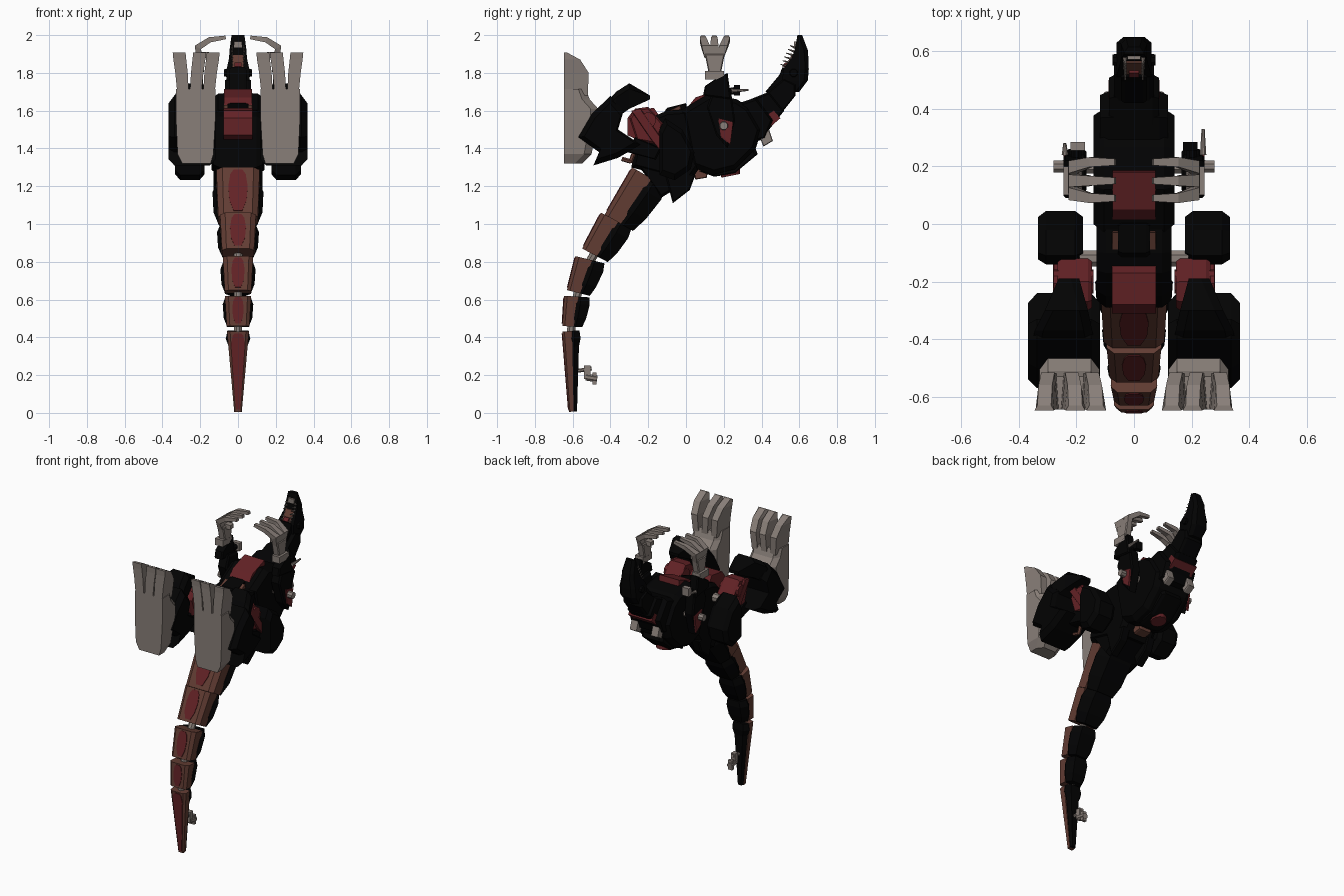
import bpy, bmesh, math
from mathutils import Vector


def material(name, r, g, b):
    m = bpy.data.materials.new(name)
    m.diffuse_color = (r, g, b, 1)
    return m


BLACK = material("black armour", 0.0008, 0.0008, 0.0009)
RED = material("dark red", 0.125, 0.016, 0.019)
BROWN = material("copper brown", 0.122, 0.046, 0.033)
GREY = material("warm grey", 0.25, 0.212, 0.19)


def loft(name, rings, mat):
    """Skin a list of equal-length rings and close both ends."""
    bm = bmesh.new()
    vs = [[bm.verts.new(p) for p in r] for r in rings]
    n = len(rings[0])
    for a, b in zip(vs, vs[1:]):
        for i in range(n):
            bm.faces.new((a[i], a[(i + 1) % n], b[(i + 1) % n], b[i]))
    bm.faces.new(vs[0][::-1])
    bm.faces.new(vs[-1])
    bmesh.ops.recalc_face_normals(bm, faces=bm.faces)
    me = bpy.data.meshes.new(name)
    bm.to_mesh(me)
    bm.free()
    me.materials.append(mat)
    ob = bpy.data.objects.new(name, me)
    bpy.context.collection.objects.link(ob)
    return ob


def prism(name, pts, w, mat, x=0.0, end=0.88, edge=0.75):
    """Side profile (y, z) extruded over x-w..x+w with chamfered sides."""
    cy = sum(p[0] for p in pts) / len(pts)
    cz = sum(p[1] for p in pts) / len(pts)
    rings = []
    for t, s in ((-1, end), (-edge, 1), (edge, 1), (1, end)):
        rings.append([(x + t * w, cy + (y - cy) * s, cz + (z - cz) * s) for y, z in pts])
    return loft(name, rings, mat)


def rod(name, a, b, r0, r1, mat, n=8):
    """Straight round bar from a to b."""
    a, b = Vector(a), Vector(b)
    d = (b - a).normalized()
    u = d.orthogonal().normalized()
    v = d.cross(u)
    ang = [2 * math.pi * (i + 0.5) / n for i in range(n)]
    ring = lambda c, r: [c + r * (u * math.cos(t) + v * math.sin(t)) for t in ang]
    return loft(name, [ring(a, r0), ring(b, r1)], mat)


def box(name, lo, hi, mat):
    ring = lambda z: [(lo[0], lo[1], z), (hi[0], lo[1], z), (hi[0], hi[1], z), (lo[0], hi[1], z)]
    return loft(name, [ring(lo[2]), ring(hi[2])], mat)


# Tail: front edge bottom and top (y, z), half widths and depths at bottom and top
TAIL = [((-0.43, 1.05), (-0.285, 1.30), 0.105, 0.115, 0.18, 0.22),
        ((-0.55, 0.87), (-0.45, 1.06), 0.085, 0.095, 0.16, 0.19),
        ((-0.63, 0.65), (-0.585, 0.83), 0.07, 0.08, 0.13, 0.165),
        ((-0.655, 0.46), (-0.645, 0.62), 0.06, 0.07, 0.11, 0.14),
        ((-0.62, 0.005), (-0.655, 0.43), 0.02, 0.058, 0.045, 0.095)]
joint = None
for k, (lo, hi, w0, w1, d0, d1) in enumerate(TAIL):
    A, B = Vector((0, *lo)), Vector((0, *hi))
    d = (B - A).normalized()
    n = Vector((0, d.z, -d.y))
    X = Vector((1, 0, 0))

    def section(t, outline):
        w, dep = w0 + (w1 - w0) * t, d0 + (d1 - d0) * t
        return [A.lerp(B, t) + X * (w * a) + n * (dep * b) for a, b in outline]

    front = [(-1, .55), (-1, .12), (-.72, 0), (.72, 0), (1, .12), (1, .55)]
    back = [(-1.02, .5), (1.02, .5), (1.2, .66), (.75, 1.04), (-.75, 1.04), (-1.2, .66)]
    loft("tail_belly", [section(t, front) for t in (0, 1)], BROWN)
    thin = [(a * 0.8, .5 + (b - .5) * .85) for a, b in back]
    loft("tail_back", [section(0, thin), section(.3 if k < 4 else .8, back if k < 4 else thin),
                       section(.75 if k < 4 else .9, back), section(1, thin)], BLACK)
    # Oval red inlay on the front of each segment
    prof = [(.08, .22), (.3, .42), (.6, .46), (.85, .36), (.95, .2)]
    if k == 4:
        prof = [(.03, .5), (.5, .7), (.85, .7), (.95, .5), (.98, .3)]
    plate = []
    for off in (-0.004, 0.003):
        pts = []
        for s, rows in ((1, prof), (-1, prof[::-1])):
            pts += [A.lerp(B, t) + X * (s * a * (w0 + (w1 - w0) * t)) + n * off for t, a in rows]
        plate.append(pts)
    loft("tail_inlay", plate, RED)
    # Joint pin to the segment above
    if joint is not None:
        rod("tail_joint", B + n * d1 * .45 - d * .03, joint, 0.024, 0.024, GREY)
    joint = A + n * d0 * .45 + d * .03

# Small blaster mounted behind the tail tip
rod("tail_gun_arm", (0, -0.59, 0.22), (0, -0.50, 0.235), .011, .011, GREY)
box("tail_gun_mount", (-0.015, -0.54, 0.18), (0.015, -0.505, 0.25), GREY)
rod("tail_gun_barrel", (0, -0.53, 0.19), (0, -0.47, 0.18), .02, .02, GREY)
box("tail_gun_grip", (-0.015, -0.495, 0.15), (0.015, -0.475, 0.215), GREY)

# Torso
prism("pelvis", [(-.29, 1.30), (-.25, 1.48), (-.17, 1.57), (-.1, 1.6), (.03, 1.61), (.1, 1.34),
                 (.02, 1.22), (-.1, 1.25)], .13, BLACK)
prism("tail_root", [(-.26, 1.32), (-.13, 1.38), (.0, 1.22), (-.13, 1.14)], .12, BLACK)
prism("chest", [(-.03, 1.60), (.12, 1.69), (.27, 1.66), (.33, 1.62), (.40, 1.50), (.37, 1.40),
                (.26, 1.29), (.14, 1.26), (.03, 1.30)], .14, BLACK)
prism("shoulder_collar", [(.25, 1.63), (.37, 1.67), (.46, 1.55), (.42, 1.45), (.3, 1.42)], .118, BLACK)
prism("pelvis_plate", [(-.31, 1.47), (-.31, 1.56), (-.28, 1.60), (-.17, 1.615), (-.12, 1.54), (-.2, 1.42)],
      .077, RED, end=1)
prism("belly_plate", [(.01, 1.62), (.05, 1.67), (.18, 1.715), (.2, 1.6), (.05, 1.55)], .075, RED, end=1)
prism("belly_step", [(-.14, 1.56), (-.1, 1.615), (0, 1.64), (.02, 1.55)], .055, BLACK)
prism("back_plate", [(.07, 1.28), (.24, 1.30), (.36, 1.42), (.38, 1.37), (.26, 1.27), (.15, 1.25)], .08, BLACK)
rod("back_disc", (0, .23, 1.29), (0, .237, 1.255), .055, .05, RED, 12)
prism("back_block", [(.03, 1.30), (.12, 1.30), (.11, 1.245), (.05, 1.235)], .045, BROWN)

# Neck, head and jaws
prism("neck_lower", [(.34, 1.66), (.44, 1.70), (.52, 1.60), (.44, 1.50), (.36, 1.52)], .086, BLACK)
prism("neck_upper", [(.41, 1.68), (.52, 1.77), (.58, 1.74), (.58, 1.68), (.5, 1.58)], .07, BLACK)
prism("neck_collar", [(.375, 1.54), (.465, 1.60), (.50, 1.56), (.43, 1.50)], .0885, RED, end=1)
loft("head", [[(s * w, y, z) for s, y in ((-1, y0), (1, y0), (1, y1 - .02), (.6, y1), (-.6, y1), (-1, y1 - .02))]
              for w, y0, y1, z in ((.05, .53, .60, 1.70), (.06, .51, .645, 1.76), (.06, .515, .65, 1.82),
                                   (.047, .56, .648, 1.88), (.045, .575, .645, 1.92), (.034, .59, .615, 2.0))], BLACK)
prism("lower_jaw", [(.42, 1.70), (.495, 1.79), (.51, 1.83), (.55, 1.82), (.56, 1.73), (.46, 1.68)], .045, BLACK)
prism("tongue", [(.52, 1.83), (.535, 1.855), (.56, 1.895), (.60, 1.895), (.58, 1.82)], .03, BROWN, end=1)
prism("tongue_tip", [(.508, 1.835), (.525, 1.855), (.55, 1.85), (.55, 1.82)], .018, RED, end=1)
box("snout_tip", (-.022, .572, 1.935), (.022, .60, 1.965), GREY)

for s in (1, -1):
    # Teeth and eyes
    for i in range(6):
        z = 1.83 + .02 * i
        rod("tooth", (s * .032, .565 + .004 * i, z), (s * .03, .50 + .01 * i, z + .015), .008, .002, GREY, 4)
    rod("eye_socket", (s * .05, .57, 1.80), (s * .075, .57, 1.80), .025, .02, BLACK)

    # Torso side details
    prism("neck_pod", [(.39, 1.46), (.44, 1.50), (.46, 1.44), (.41, 1.41)], .025, GREY, s * .08)
    prism("waist_latch", [(-.09, 1.60), (-.03, 1.63), (-.02, 1.58), (-.08, 1.56)], .012, BROWN, s * .065)
    prism("hip_skirt", [(-.12, 1.30), (.05, 1.26), (.02, 1.18), (-.07, 1.11)], .03, BLACK, s * .10)

    # Arm with shoulder, elbow and wrist
    rod("shoulder_pin", (s * .12, .2, 1.52), (s * .28, .2, 1.52), .028, .022, GREY)
    prism("upper_arm", [(.11, 1.62), (.14, 1.70), (.24, 1.69), (.26, 1.55), (.22, 1.40), (.16, 1.47)],
          .035, BLACK, s * .20)
    prism("arm_panel", [(.17, 1.56), (.25, 1.54), (.235, 1.42), (.185, 1.46)], .008, RED, s * .237)
    prism("forearm", [(.09, 1.68), (.10, 1.73), (.16, 1.77), (.22, 1.80), (.24, 1.66)], .03, BLACK, s * .215)
    box("wrist", (s * .185, .10, 1.765), (s * .245, .20, 1.81), GREY)
    prism("palm", [(.12, 1.80), (.10, 1.90), (.205, 1.90), (.185, 1.80)], .024, GREY, s * .205)
    # Curled fingers
    for y0, y1 in ((.12, .09), (.15, .15), (.18, .215)):
        path = [(.205, y0, 1.88, .022), (.212, (y0 + y1) / 2, 1.935, .023), (.15, y1, 1.975, .018),
                (.065, y1, 1.992, .012)]
        rings = []
        for i, (x, y, z, r) in enumerate(path):
            a, b = path[max(i - 1, 0)], path[min(i + 1, 3)]
            t = Vector((b[0] - a[0], 0, b[2] - a[2])).normalized()
            m = Vector((-t.z, 0, t.x)) * (r * .8)
            c = Vector((x, y, z))
            if i == 3:
                c.z -= .004
            h = Vector((0, r * .95, 0))
            rings.append([Vector((s * p.x, p.y, p.z)) for p in (c - m - h, c + m - h, c + m + h, c - m + h)])
        loft("finger", rings, GREY)
    prism("finger_thumb", [(.13, 1.88), (.13, 1.91), (.17, 1.91), (.17, 1.88)], .03, GREY, s * .18)
    # Side weapon
    rod("gun_mount", (s * .2, .22, 1.70), (s * .2, .28, 1.71), .02, .02, BLACK)
    box("gun_body", (s * .17, .255, 1.68), (s * .22, .285, 1.735), GREY if s < 0 else BLACK)
    rod("gun_barrel", (s * .24, .24, 1.705), (s * .24, .33 if s > 0 else .28, 1.71), .012, .006, GREY)

    # Hip and thigh
    rod("hip_pin", (s * .1, -.12, 1.50), (s * .19, -.12, 1.50), .03, .03, GREY)
    prism("thigh", [(-.14, 1.50), (-.11, 1.56), (-.02, 1.50), (.045, 1.38), (.025, 1.29), (-.06, 1.232),
                    (-.14, 1.26)], .078, BLACK, s * .255, end=.8, edge=.65)
    prism("thigh_rib", [(-.29, 1.60), (-.24, 1.61), (-.12, 1.44), (-.13, 1.38), (-.18, 1.44)],
          .016, RED, s * .265)
    # Knee
    prism("knee_block", [(-.30, 1.56), (-.27, 1.61), (-.2, 1.62), (-.12, 1.53), (-.15, 1.42), (-.26, 1.44)],
          .06, RED, s * .205)
    rod("knee_axle", (s * .14, -.2, 1.55), (s * .28, -.2, 1.55), .042, .042, RED, 10)
    prism("knee_link", [(-.31, 1.38), (-.27, 1.46), (-.13, 1.40), (-.16, 1.34)], .05, BLACK, s * .22)
    rod("calf_clip", (s * .2, -.34, 1.345), (s * .2, -.29, 1.33), .012, .012, BROWN, 6)
    rod("calf_clip", (s * .2, -.295, 1.325), (s * .2, -.27, 1.39), .012, .012, BROWN, 6)

    # Shin: lower block and pointed guard
    prism("shin", [(-.57, 1.46), (-.50, 1.58), (-.40, 1.68), (-.33, 1.60), (-.36, 1.50), (-.24, 1.42),
                   (-.36, 1.35), (-.49, 1.31), (-.46, 1.38)], .125, BLACK, s * .243, end=.8)
    guard = [(-.44, 1.62, 1.42, .13, .36), (-.37, 1.70, 1.56, .145, .345), (-.30, 1.745, 1.61, .16, .31),
             (-.19, 1.68, 1.66, .19, .262)]
    loft("shin_guard", [[(s * xa, y, zb), (s * xb, y, zb), (s * xb, y, zt - .03 if y < -.2 else zt),
                         (s * (xb - .03), y, zt), (s * (xa + .03), y, zt), (s * xa, y, zt - .03 if y < -.2 else zt)]
                        for y, zt, zb, xa, xb in guard], BLACK)

    # Foot: tapered sole, ankle and three splayed toes
    sole = [(1.32, .145, .295, -.55), (1.37, .13, .32, -.50), (1.55, .12, .328, -.465), (1.61, .12, .328, -.465),
            (1.66, .12, .328, -.51), (1.715, .12, .328, -.53)]
    loft("foot", [[(s * a, -.645, z), (s * b, -.645, z), (s * b, y - .04, z), (s * (b - .03), y, z),
                   (s * (a + .03), y, z), (s * a, y - .04, z)] for z, a, b, y in sole], GREY)
    for xb, xt in ((.155, .135), (.225, .207), (.29, .308)):
        rows = [(1.68, xb, .030, -.645, -.52), (1.80, (xb + xt) / 2, .033, -.645, -.515), (1.87, xt, .034, -.645, -.56),
                (1.908, xt + (xt - xb) * .2, .034, -.647, -.63)]
        loft("toe", [[(s * (x - w), y0, z), (s * (x + w), y0, z), (s * (x + w * .7), y1, z), (s * (x - w * .7), y1, z)]
                     for z, x, w, y0, y1 in rows], GREY)
